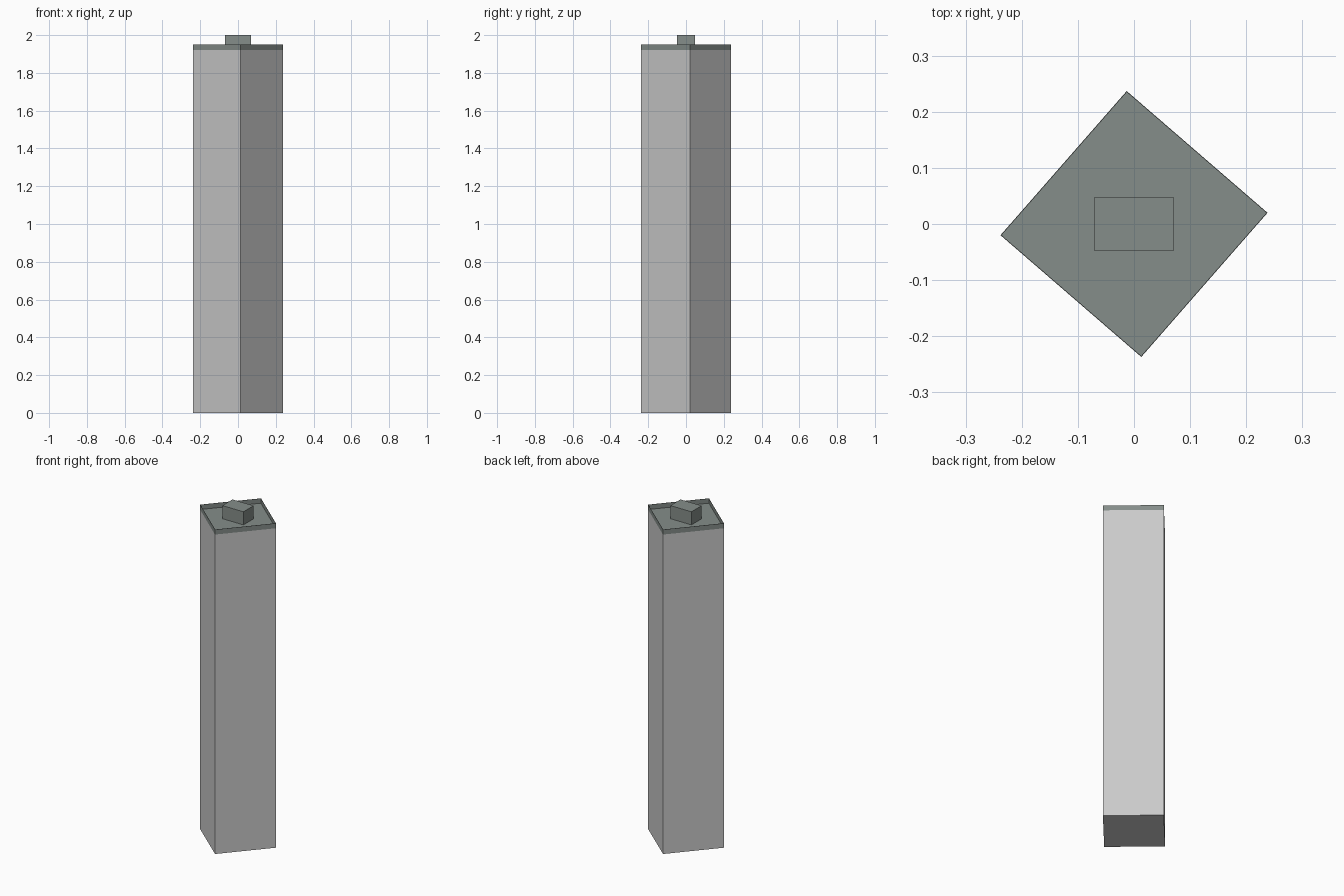
import bpy
import bmesh

cube = bpy.data.objects.get("Cube")
if cube:
    bpy.data.objects.remove(cube, do_unlink=True)


def make_material(name, color):
    mat = bpy.data.materials.new(name)
    mat.use_nodes = True
    mat.diffuse_color = color
    mat.node_tree.nodes["Principled BSDF"].inputs["Base Color"].default_value = color
    return mat


def make_prism(name, outline, bottom, top, mat, base=True, cap=True):
    """Straight walls over an outline, optionally closed at either end."""
    bm = bmesh.new()
    low = [bm.verts.new((x, y, bottom)) for x, y in outline]
    high = [bm.verts.new((x, y, top)) for x, y in outline]
    count = len(outline)
    for i in range(count):
        j = (i + 1) % count
        bm.faces.new((low[i], low[j], high[j], high[i]))
    if base:
        bm.faces.new(low[::-1])
    if cap:
        bm.faces.new(high)
    mesh = bpy.data.meshes.new(name)
    bm.to_mesh(mesh)
    bm.free()
    mesh.materials.append(mat)
    obj = bpy.data.objects.new(name, mesh)
    bpy.context.collection.objects.link(obj)
    return obj


wall_grey = make_material("wall grey", (0.60, 0.60, 0.60, 1))
roof_grey = make_material("roof grey green", (0.235, 0.268, 0.252, 1))

# Turned square footprint, counter-clockwise
footprint = [(0.013, -0.237), (0.238, 0.02), (-0.013, 0.237), (-0.238, -0.02)]
roof_z = 1.92

# Tower walls and underside
make_prism("tower_walls", footprint, 0, roof_z, wall_grey, cap=False)

# Sunken roof with a thin upstanding parapet
make_prism("roof_and_parapet", footprint, roof_z, 1.95, roof_grey, cap=False)
parapet = bpy.data.objects["roof_and_parapet"]
solid = parapet.modifiers.new("sheet thickness", 'SOLIDIFY')
solid.thickness = 0.002
solid.offset = -1

# Rooftop plant room, square to the axes
hx, hy = 0.07, 0.048
make_prism("rooftop_room", [(-hx, -hy), (hx, -hy), (hx, hy), (-hx, hy)],
           roof_z, 2.0, roof_grey, base=False)
